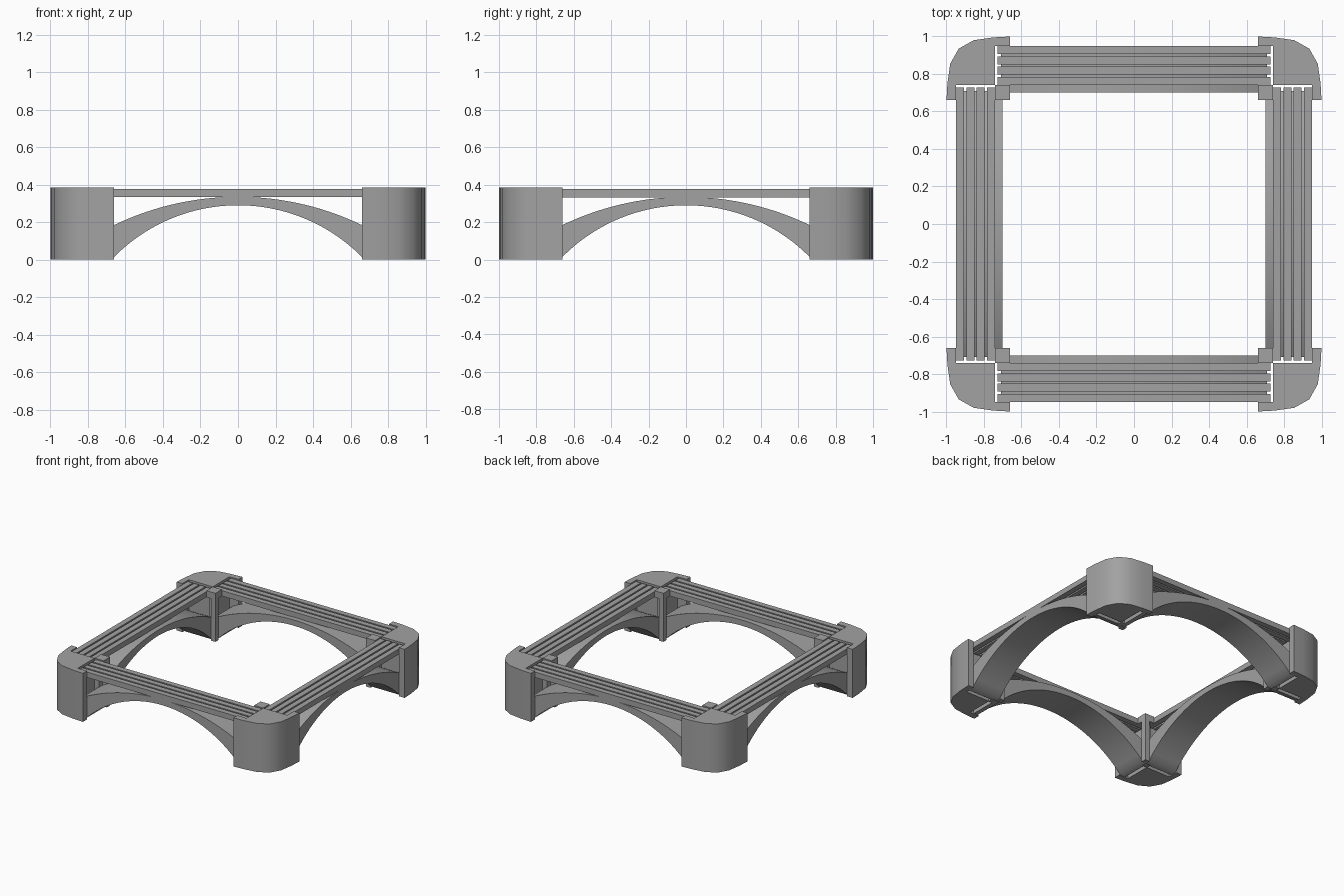
import bpy
import bmesh
from math import pi, sqrt, radians
from mathutils import Matrix, Vector

cube = bpy.data.objects.get("Cube")
if cube:
    bpy.data.objects.remove(cube, do_unlink=True)

grey = bpy.data.materials.new("mid grey")
grey.use_nodes = True
color = (0.36, 0.36, 0.36, 1)
grey.diffuse_color = color
grey.node_tree.nodes["Principled BSDF"].inputs["Base Color"].default_value = color

INNER, SLOT, END, FACE = 0.66, 0.70, 0.74, 0.95
TOP, DECK = 0.385, 0.333


def prism(bm, points, direction):
    """Extrude a closed 3D outline along a direction."""
    face = bm.faces.new([bm.verts.new(p) for p in points])
    out = bmesh.ops.extrude_face_region(bm, geom=[face])
    moved = [v for v in out["geom"] if isinstance(v, bmesh.types.BMVert)]
    bmesh.ops.translate(bm, verts=moved, vec=Vector(direction))


def column(bm, plan, low, high):
    prism(bm, [(x, y, low) for x, y in plan], (0, 0, high - low))


def square(a, b):
    return [(a, a), (b, a), (b, b), (a, b)]


def finish(bm, name, turn):
    bmesh.ops.recalc_face_normals(bm, faces=bm.faces)
    bmesh.ops.rotate(bm, verts=bm.verts, cent=(0, 0, 0),
                     matrix=Matrix.Rotation(turn * pi / 2, 3, 'Z'))
    mesh = bpy.data.meshes.new(name)
    bm.to_mesh(mesh)
    bm.free()
    mesh.materials.append(grey)
    obj = bpy.data.objects.new(name, mesh)
    bpy.context.collection.objects.link(obj)
    bpy.ops.object.select_all(action='DESELECT')
    obj.select_set(True)
    bpy.context.view_layer.objects.active = obj
    bpy.ops.object.shade_smooth_by_angle(angle=radians(35))


def corner_block(name, turn):
    # rounded outer shell with two open slots for the beams
    half = [(INNER, 1), (0.75, 0.995), (0.855, 0.98), (0.935, 0.935)]
    outer = half + [(y, x) for x, y in reversed(half[:-1])]
    inside = [(FACE, INNER), (FACE, END), (END, END), (END, FACE), (INNER, FACE)]
    bm = bmesh.new()
    column(bm, outer + inside, 0, TOP)
    # inner post, web behind it and the small cap over the arch ends
    column(bm, square(INNER, SLOT), 0, DECK)
    column(bm, square(SLOT, END + 0.002), 0, DECK)
    column(bm, square(INNER, END), DECK, TOP)
    finish(bm, name, turn)


def arc(rise, crown, x):
    radius = (INNER ** 2 + rise ** 2) / (2 * rise)
    return max(0, crown - radius + sqrt(radius ** 2 - x ** 2))


def arch(name, turn):
    # beam with a shallow upper arc and a deeper lower arc
    reach, steps = 0.71, 32
    xs = [reach * (2 * i / steps - 1) for i in range(steps + 1)]
    upper = [(x, -FACE, arc(0.15, 0.335, x)) for x in xs]
    lower = [(x, -FACE, arc(0.275, 0.29, x)) for x in reversed(xs)]
    bm = bmesh.new()
    prism(bm, upper + lower, (0, FACE - SLOT, 0))
    finish(bm, name, turn)


def slats(name, turn):
    # four parallel slats lying in the slots
    bm = bmesh.new()
    pitch, width, length = 0.0555, 0.043, 0.728
    for i in range(4):
        y = -FACE + i * pitch
        plan = [(-length, y), (length, y), (length, y + width), (-length, y + width)]
        column(bm, plan, DECK, 0.376)
    finish(bm, name, turn)


for turn, side in enumerate(("front", "left", "back", "right")):
    arch(side + "_arch", turn)
    slats(side + "_slats", turn)
for turn, place in enumerate(("back_left", "back_right", "front_right", "front_left")):
    corner_block(place + "_corner_block", turn)
